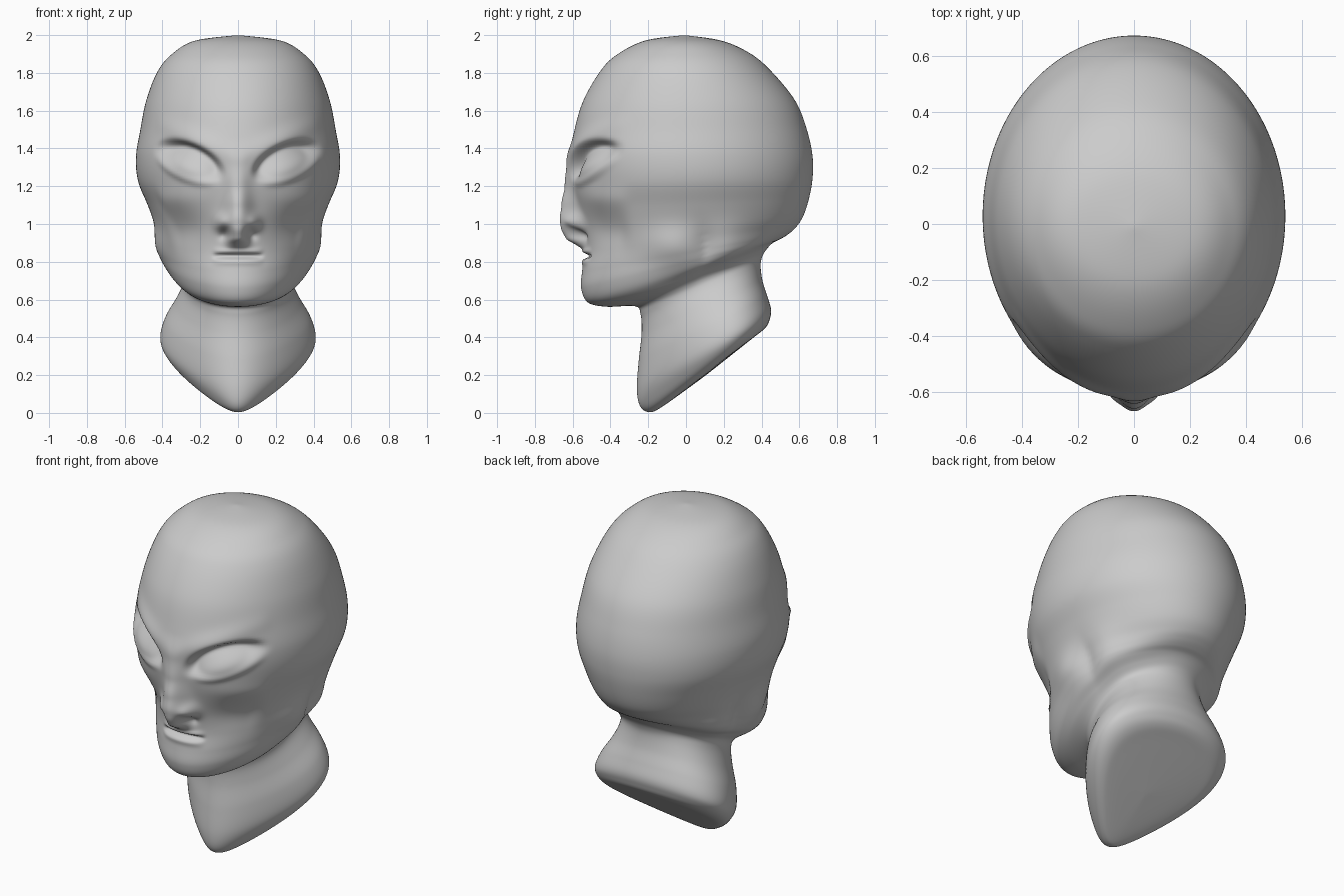
import bpy, bmesh, math

# Tilted cross-sections, bottom to top: front y, front z, back y, back z, half width, egg shift
RINGS = [
    (0.10, 0.195, 0.10, 0.195, 0, 0.5),
    (-0.13, 0.03, 0.34, 0.385, 0.22, 0.5),
    (-0.20, 0.005, 0.42, 0.45, 0.31, 0.5),
    (-0.245, 0.04, 0.445, 0.50, 0.36, 0.5),
    (-0.26, 0.13, 0.45, 0.55, 0.385, 0.4),
    (-0.25, 0.28, 0.43, 0.62, 0.37, 0.3),
    (-0.235, 0.42, 0.405, 0.70, 0.325, 0.2),
    (-0.24, 0.52, 0.395, 0.78, 0.29, 0.1),
    (-0.27, 0.565, 0.405, 0.83, 0.29, 0),
    (-0.42, 0.562, 0.43, 0.87, 0.325, 0.05),
    (-0.52, 0.585, 0.46, 0.90, 0.36, 0.13),
    (-0.555, 0.66, 0.50, 0.92, 0.38, 0.1),
    (-0.55, 0.75, 0.54, 0.945, 0.39, 0.05),
    (-0.535, 0.85, 0.58, 0.98, 0.405, 0),
    (-0.545, 0.95, 0.62, 1.04, 0.435, 0),
    (-0.575, 1.08, 0.65, 1.13, 0.48, 0),
    (-0.605, 1.22, 0.67, 1.24, 0.53, 0),
    (-0.615, 1.36, 0.67, 1.36, 0.54, 0),
    (-0.59, 1.50, 0.64, 1.50, 0.517, 0),
    (-0.545, 1.65, 0.58, 1.65, 0.487, 0),
    (-0.46, 1.80, 0.46, 1.80, 0.43, 0),
    (-0.375, 1.89, 0.345, 1.90, 0.355, 0),
    (-0.22, 1.97, 0.19, 1.97, 0.23, 0),
    (-0.01, 2.0, -0.01, 2.0, 0, 0),
]
SUB, COLS = 11, 200
# Nose ridge: height, projection
NOSE = [(0.865, 0), (0.885, 0.04), (0.92, 0.095), (0.97, 0.112), (1.02, 0.108),
        (1.10, 0.08), (1.20, 0.04), (1.32, 0.015), (1.45, 0)]


def spline(a, b, c, d, t):
    return 0.5 * (2*b + (c - a)*t + (2*a - 5*b + 4*c - d)*t*t + (3*b - a - 3*c + d)*t**3)


def smooth(lo, hi, v):
    t = min(1, max(0, (v - lo) / (hi - lo)))
    return t * t * (3 - 2 * t)


def bump(u, v, su, sv):
    return math.exp(-(u / su) ** 2 - (v / sv) ** 2)


def nose_height(z):
    for (z0, h0), (z1, h1) in zip(NOSE, NOSE[1:]):
        if z0 <= z <= z1:
            t = (z - z0) / (z1 - z0)
            return h0 + (h1 - h0) * (smooth(0, 1, t) + t) / 2
    return 0


def face_relief(x, z):
    """Outward offset and purely forward offset of the face surface."""
    ax = abs(x)
    # Slanted eye socket, deep under the brow, filled by a broad eyeball
    c, s = math.cos(0.42), math.sin(0.42)
    u = (ax - 0.255) * c + (z - 1.33) * s
    v = -(ax - 0.255) * s + (z - 1.33) * c
    r = math.hypot(u / 0.185, v / 0.092)
    out = -0.062 * smooth(-1.12, -0.68, -r) * (0.35 + 0.65 * smooth(-0.09, 0.03, v))
    ball = max(0, 1 - (u / 0.18) ** 2 - ((v + 0.028) / 0.085) ** 2)
    out += 0.042 * ball
    out += 0.014 * bump(u, v - 0.12, 0.2, 0.05)
    # Cheekbone and hollow cheek
    out += 0.012 * bump(ax - 0.34, z - 1.13, 0.15, 0.06)
    out -= 0.018 * bump(ax - 0.28, z - 0.97, 0.12, 0.09)
    # Nose ridge, wings and nostrils
    wide = 0.062 + 0.014 * bump(0, z - 1.03, 1, 0.1)
    fwd = nose_height(z) * math.exp(-(ax / wide) ** 2.4)
    fwd += 0.045 * bump(ax - 0.085, z - 1.005, 0.035, 0.04)
    fwd -= 0.045 * bump(ax - 0.07, z - 0.945, 0.028, 0.035)
    # Lips and mouth crease
    m = max(0, 1 - (ax / 0.135) ** 4)
    fwd += m * (0.018 * bump(0, z - 0.853, 1, 0.016) + 0.012 * bump(0, z - 0.805, 1, 0.02)
                - 0.042 * bump(0, z - 0.831, 1, 0.011))
    return out, fwd


def point(ring, a):
    yf, zf, yb, zb, w, e = ring
    t = (1 - math.cos(a)) / 2
    x = w * math.sin(a) * (1 - e * math.cos(a))
    y, z = yf + (yb - yf) * t, zf + (zb - zf) * t
    # Jaw corner and the hollow behind it
    side = 0.042 * bump(y + 0.06, z - 0.88, 0.16, 0.1) - 0.035 * bump(y - 0.22, z - 0.88, 0.13, 0.12)
    x += math.copysign(side * smooth(0.1, 0.3, abs(x)), x)
    if y < -0.27 and z > 0.6:
        out, fwd = face_relief(x, z)
        d = math.hypot(x * 1.2, y)
        k = smooth(-0.27, -0.36, y) if y > -0.36 else 1
        k = 1 - smooth(-0.36, -0.27, y)
        x, y = x + out * k * x * 1.2 / d, y + out * k * y / d - fwd * k
    return x, y, z


# Loft the head and neck in one skin, with columns denser at the face
rows = []
n = len(RINGS)
for i in range(n - 1):
    q = [RINGS[max(0, i - 1)], RINGS[i], RINGS[i + 1], RINGS[min(n - 1, i + 2)]]
    for k in range(SUB):
        rows.append([spline(*p, k / SUB) for p in zip(*q)])
rows.append(RINGS[-1])

angles = []
for j in range(COLS):
    s = 2 * j / COLS - 1
    angles.append(math.copysign(math.pi * abs(s) ** 1.25, s))

bm = bmesh.new()
grid = [[bm.verts.new(point(r, a)) for a in angles] for r in rows]
for lo, hi in zip(grid, grid[1:]):
    for j in range(COLS):
        k = (j + 1) % COLS
        bm.faces.new((lo[j], lo[k], hi[k], hi[j]))
bmesh.ops.remove_doubles(bm, verts=bm.verts, dist=0.0002)
# Relax the skin a little
for _ in range(2):
    bmesh.ops.smooth_vert(bm, verts=bm.verts, factor=0.5,
                          use_axis_x=True, use_axis_y=True, use_axis_z=True)
bmesh.ops.recalc_face_normals(bm, faces=bm.faces)
for f in bm.faces:
    f.smooth = True
mesh = bpy.data.meshes.new("head")
bm.to_mesh(mesh)
bm.free()
head = bpy.data.objects.new("head", mesh)
bpy.context.collection.objects.link(head)
